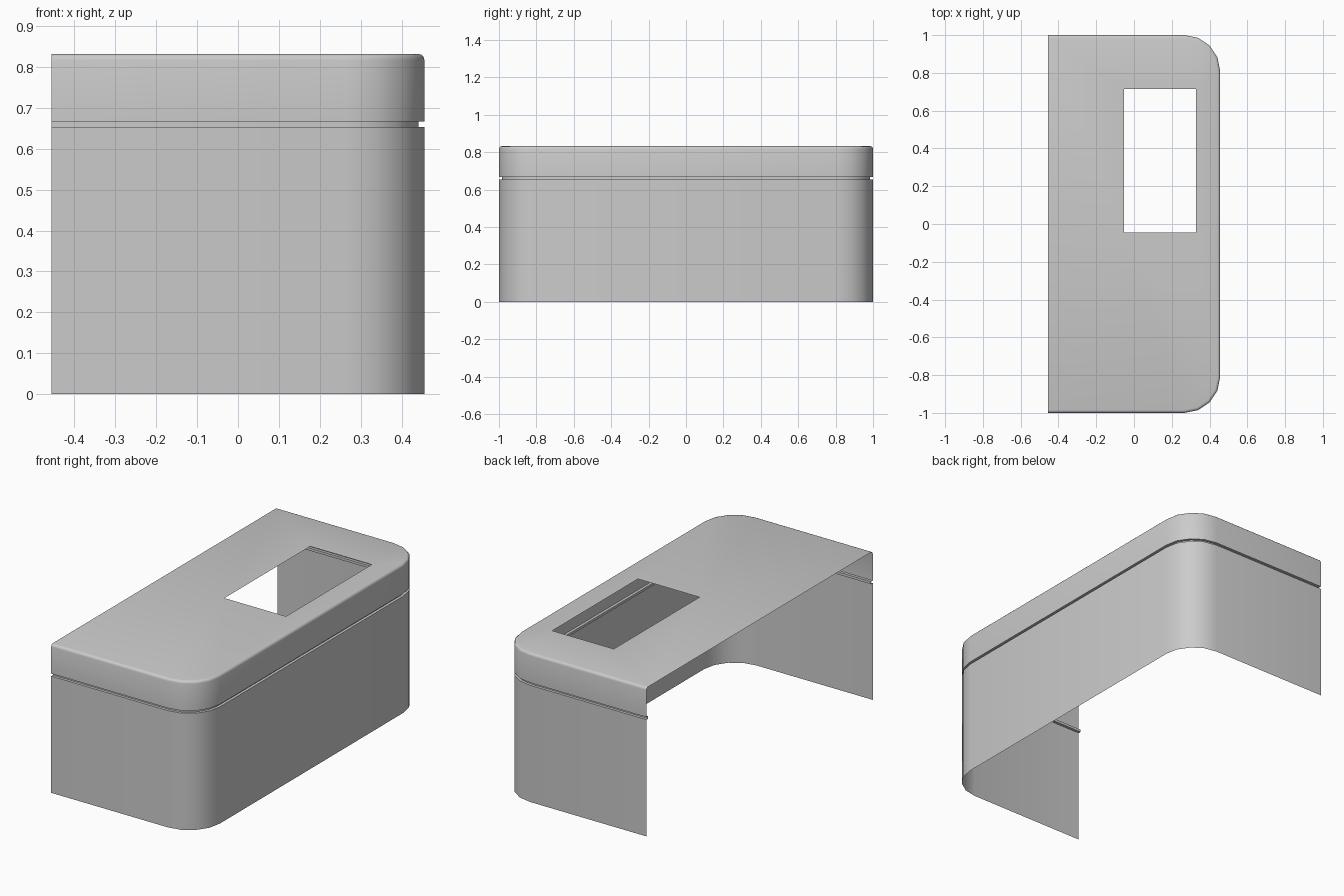
import bpy, bmesh
from math import cos, sin, pi, radians

if "Cube" in bpy.data.objects:
    bpy.data.objects.remove(bpy.data.objects["Cube"])

X, Y, R, SEG = 0.456, 1.0, 0.19, 4     # half sizes, corner radius, corner sides


def u_path(inset):
    """Open U-shaped plan outline, counter-clockwise, with two rounded corners."""
    pts = [(-X, -Y + inset)]
    for sign, start in ((-1, -pi / 2), (1, 0)):
        for i in range(SEG + 1):
            a = start + i * pi / 2 / SEG
            r = R - inset
            pts.append((X - R + r * cos(a), sign * (Y - R) + r * sin(a)))
    return pts + [(-X, Y - inset)]


# Wall profile (inset, height): lower wall, groove, upper band, rounded top edge
b, top = 0.015, 0.832
profile = [(0, 0), (0, 0.653), (b, 0.653), (b, 0.667), (0, 0.667)]
profile += [(b - b * cos(i * pi / 6), top - b + b * sin(i * pi / 6)) for i in range(4)]

bm = bmesh.new()
rings = [[bm.verts.new((x, y, z)) for x, y in u_path(d)] for d, z in profile]
for lo, hi in zip(rings, rings[1:]):
    for i in range(len(lo) - 1):
        bm.faces.new((lo[i], lo[i + 1], hi[i + 1], hi[i]))

# Top panel with its rectangular opening
outer = rings[-1]
hole = [bm.verts.new((x, y, top)) for x, y in
        ((-0.053, -0.044), (0.328, -0.044), (0.328, 0.714), (-0.053, 0.714))]
edges = [bm.edges.get((p, q)) for p, q in zip(outer, outer[1:])]
edges.append(bm.edges.new((outer[-1], outer[0])))
edges += [bm.edges.new((hole[i], hole[(i + 1) % 4])) for i in range(4)]
bmesh.ops.triangle_fill(bm, edges=edges, use_beauty=True, normal=(0, 0, 1))

bm.normal_update()
for f in bm.faces:
    if f.normal.z < -0.5 and f.calc_center_median().z > 0.8:
        f.normal_flip()

mesh = bpy.data.meshes.new("cover_shell")
bm.to_mesh(mesh)
bm.free()
shell = bpy.data.objects.new("cover_shell", mesh)
bpy.context.collection.objects.link(shell)
bpy.context.view_layer.objects.active = shell
shell.select_set(True)
bpy.ops.object.shade_smooth_by_angle(angle=radians(40))
